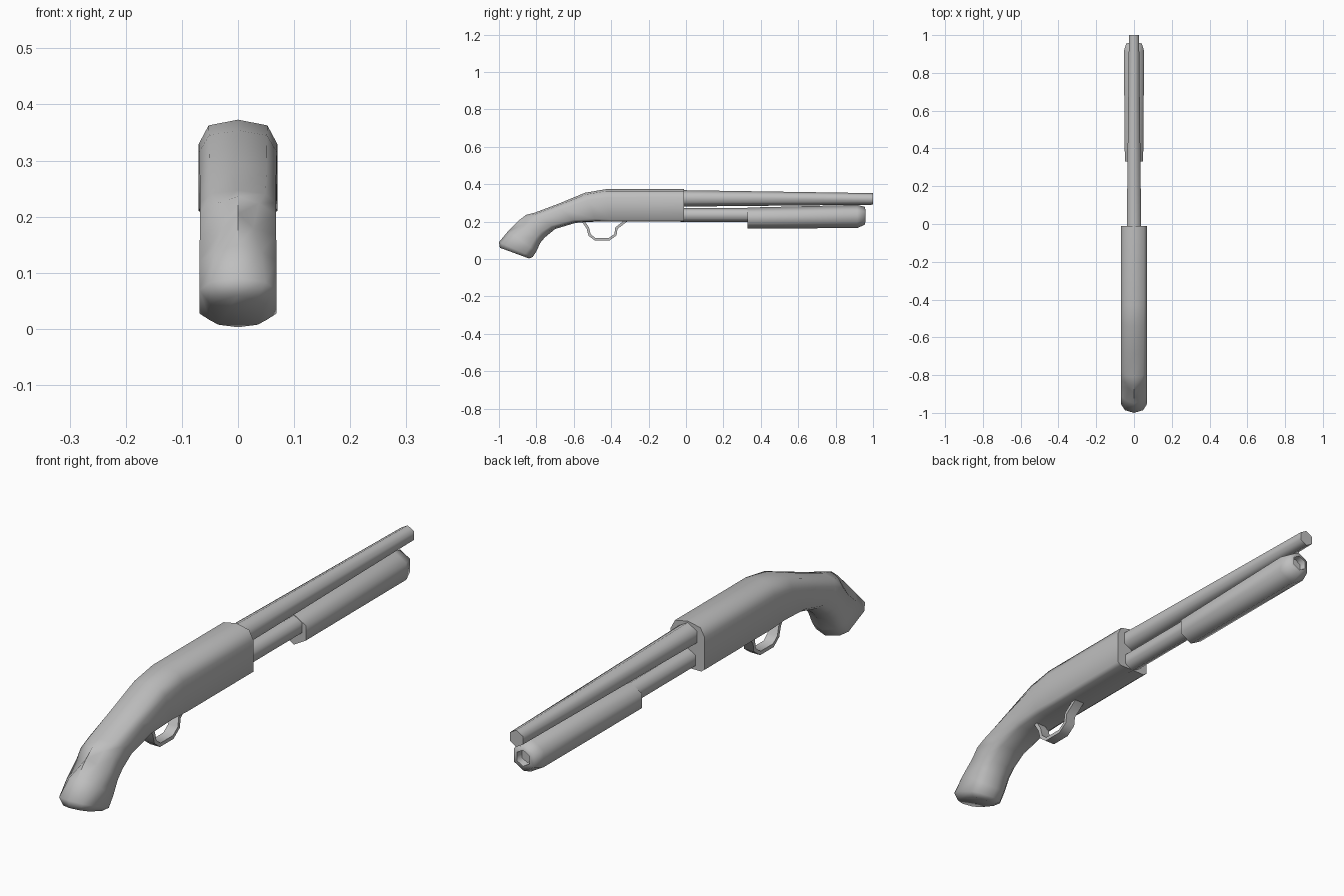
import bpy, bmesh, math
from mathutils import Vector

old = bpy.data.objects.get("Cube")
if old:
    bpy.data.objects.remove(old, do_unlink=True)

GREY = (0.52, 0.52, 0.52, 1)
metal = bpy.data.materials.new("plain grey")
metal.use_nodes = True
metal.diffuse_color = GREY
metal.node_tree.nodes["Principled BSDF"].inputs["Base Color"].default_value = GREY


def loft(name, rings, angle=65):
    """Skin a list of equal-length point rings and cap both ends."""
    bm = bmesh.new()
    loops = [[bm.verts.new(p) for p in ring] for ring in rings]
    n = len(loops[0])
    for a, b in zip(loops, loops[1:]):
        for i in range(n):
            j = (i + 1) % n
            bm.faces.new((a[i], a[j], b[j], b[i]))
    bm.faces.new(loops[0][::-1])
    bm.faces.new(loops[-1])
    bmesh.ops.recalc_face_normals(bm, faces=bm.faces)
    mesh = bpy.data.meshes.new(name)
    bm.to_mesh(mesh)
    bm.free()
    mesh.materials.append(metal)
    obj = bpy.data.objects.new(name, mesh)
    bpy.context.collection.objects.link(obj)
    bpy.ops.object.select_all(action='DESELECT')
    obj.select_set(True)
    bpy.context.view_layer.objects.active = obj
    bpy.ops.object.shade_smooth_by_angle(angle=math.radians(angle))
    return obj


def hexagon(y, z, r):
    return [(r * math.sin(i * math.pi / 3), y, z + r * math.cos(i * math.pi / 3))
            for i in range(6)]


def body_section(top, bottom, width, shoulder, drop, keel):
    """Symmetric cross-section between a top and a bottom point."""
    t, b = Vector((0, *top)), Vector((0, *bottom))
    half = [(drop, shoulder), (0.22 + drop / 2, 1), (0.94 - 0.16 * keel, 1),
            (1 - 0.08 * keel, 0.8 - 0.1 * keel)]
    side = [t.lerp(b, f) + Vector((w * width, 0, 0)) for f, w in half]
    mirror = [Vector((-p.x, p.y, p.z)) for p in reversed(side)]
    return [t] + side + [b] + mirror


# Receiver and curved grip: top, bottom, half width, shoulder, drop, keel
sections = [
    ((-0.995, 0.06), (-0.84, 0.003), 0.05, 0.7, 0.1, 1),
    ((-1.0, 0.09), (-0.82, 0.01), 0.069, 0.7, 0.08, 1),
    ((-0.95, 0.15), (-0.80, 0.04), 0.069, 0.6, 0.1, 1),
    ((-0.895, 0.205), (-0.78, 0.085), 0.068, 0.4, 0.2, 1),
    ((-0.855, 0.236), (-0.755, 0.115), 0.068, 0.55, 0.1, 1),
    ((-0.81, 0.247), (-0.70, 0.16), 0.068, 0.72, 0.07, 0.9),
    ((-0.69, 0.292), (-0.59, 0.193), 0.068, 0.75, 0.06, 0.6),
    ((-0.54, 0.354), (-0.48, 0.2), 0.069, 0.75, 0.06, 0.2),
    ((-0.43, 0.373), (-0.40, 0.2), 0.07, 0.75, 0.06, 0),
    ((-0.01, 0.373), (-0.01, 0.2), 0.07, 0.75, 0.06, 0),
]
loft("receiver_and_grip", [body_section(*s) for s in sections])

# Tapered barrel and the magazine tube below it
loft("barrel", [hexagon(-0.03, 0.324, 0.044), hexagon(1.0, 0.321, 0.031)])
loft("magazine_tube", [hexagon(-0.03, 0.235, 0.038), hexagon(0.4, 0.235, 0.038)])

# Pump forend with a chamfered, recessed nose
loft("forend", [hexagon(0.33, 0.219, 0.056), hexagon(0.915, 0.227, 0.062),
                hexagon(0.955, 0.231, 0.048), hexagon(0.96, 0.232, 0.03),
                hexagon(0.935, 0.232, 0.026)])

# Trigger guard: a flat strap bent along a path, flared where it meets the body
path = [Vector(p) for p in [(-0.55, 0.203), (-0.525, 0.165), (-0.515, 0.128),
                            (-0.487, 0.106), (-0.41, 0.106), (-0.377, 0.13),
                            (-0.372, 0.165), (-0.32, 0.205)]]
strap = []
for i, p in enumerate(path):
    d = (path[min(i + 1, len(path) - 1)] - path[max(i - 1, 0)]).normalized()
    n = Vector((-d.y, d.x)) * 0.007
    w = 0.02
    strap.append([(x, p.x + s * n.x, p.y + s * n.y)
                  for x, s in ((-w, -1), (w, -1), (w, 1), (-w, 1))])
loft("trigger_guard", strap, 60)
